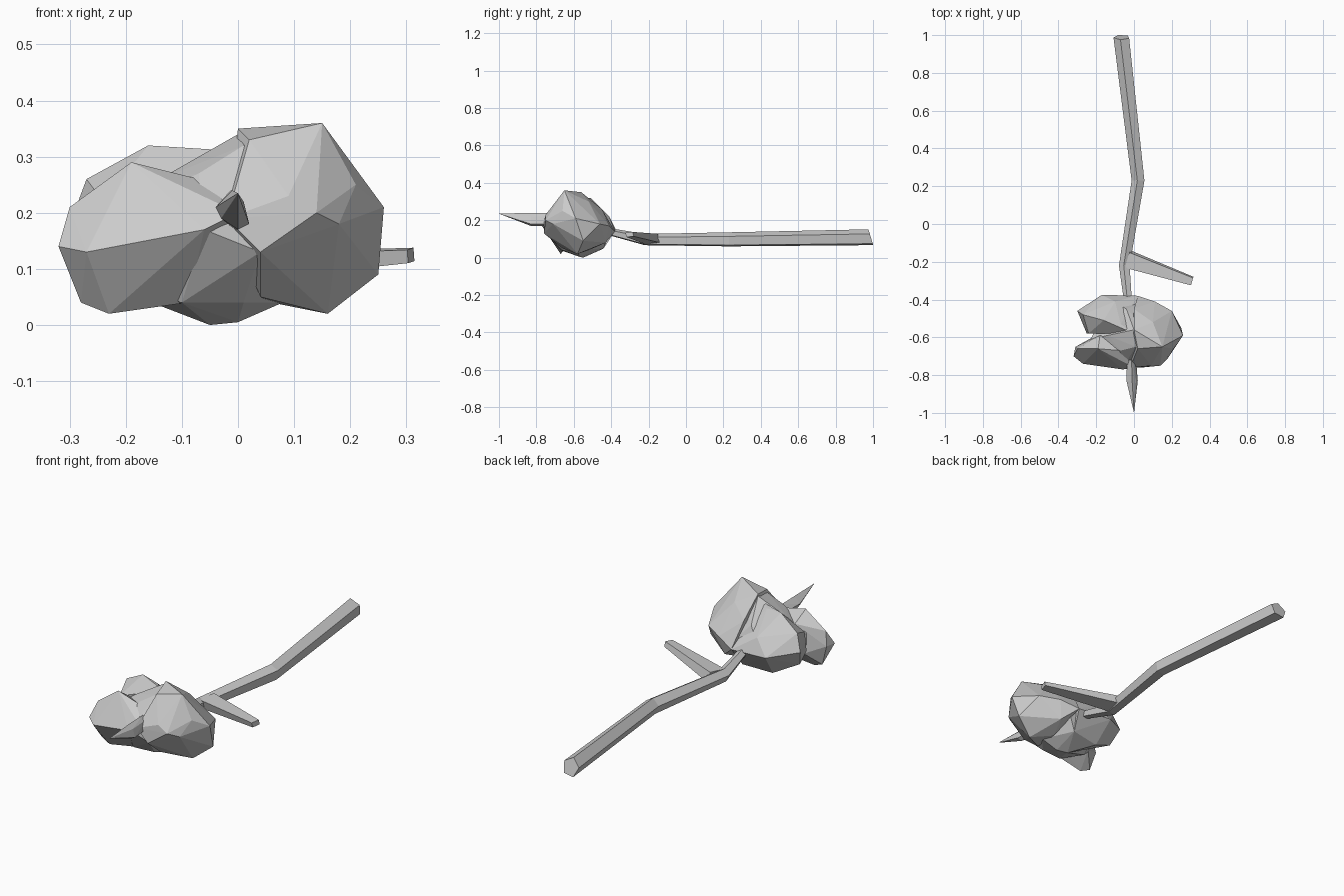
import bpy, bmesh, math
from mathutils import Vector

default_cube = bpy.data.objects.get("Cube")
if default_cube:
    bpy.data.objects.remove(default_cube, do_unlink=True)

# Single stone grey material
GREY = (0.6, 0.6, 0.6, 1.0)
grey = bpy.data.materials.new("light grey")
grey.use_nodes = True
grey.diffuse_color = GREY
grey.node_tree.nodes["Principled BSDF"].inputs["Base Color"].default_value = GREY
grey.node_tree.nodes["Principled BSDF"].inputs["Roughness"].default_value = 0.8


def finish(bm, name):
    """Turn a bmesh into a flat shaded, grey object."""
    bmesh.ops.recalc_face_normals(bm, faces=bm.faces)
    mesh = bpy.data.meshes.new(name)
    bm.to_mesh(mesh)
    bm.free()
    mesh.materials.append(grey)
    obj = bpy.data.objects.new(name, mesh)
    bpy.context.collection.objects.link(obj)
    return obj


def faceted_lump(name, corners):
    """Chiselled convex lump through corner points given in hundredths."""
    bm = bmesh.new()
    for corner in corners:
        bm.verts.new(Vector(corner) / 100)
    result = bmesh.ops.convex_hull(bm, input=bm.verts)
    unused = [v for v in result["geom_interior"] if isinstance(v, bmesh.types.BMVert)]
    bmesh.ops.delete(bm, geom=unused, context="VERTS")
    return finish(bm, name)


def branch(name, stations, sides, start_angle, along):
    """Tapered polygonal branch; each station is (centre, width, height)."""
    bm = bmesh.new()
    side_axis = Vector(along).cross(Vector((0, 0, 1))).normalized()
    rings = []
    for centre, width, height in stations:
        ring = []
        for i in range(sides):
            angle = start_angle + math.tau * i / sides
            offset = side_axis * (width * math.cos(angle))
            offset.z = height * math.sin(angle)
            ring.append(bm.verts.new(Vector(centre) + offset))
        rings.append(ring)
    for near, far in zip(rings, rings[1:]):
        for i in range(sides):
            j = (i + 1) % sides
            bm.faces.new((near[i], near[j], far[j], far[i]))
    bm.faces.new(rings[0])
    bm.faces.new(rings[-1])
    return finish(bm, name)


def merge(target, other):
    """Fuse another lump into the target and discard it."""
    union = target.modifiers.new("fuse", "BOOLEAN")
    union.operation = "UNION"
    union.solver = "EXACT"
    union.object = other
    bpy.context.view_layer.objects.active = target
    bpy.ops.object.modifier_apply(modifier=union.name)
    bpy.data.objects.remove(other, do_unlink=True)


# Stone head: a large lobe, a core, and two smaller lobes split by a notch
stone_head = faceted_lump("stone_head", [
    (15, -65, 36), (0, -56, 35), (2, -66, 33), (11, -67, 33), (9, -75, 23),
    (14, -75, 20), (4, -76, 13), (-2, -76, 19), (26, -59, 21), (25, -55, 9),
    (21, -66, 25), (18, -71, 18), (16, -58, 2), (20, -46, 18), (2, -38, 14),
    (11, -41, 17), (0, -45, 26), (9, -43, 8), (6, -52, 4), (4, -66, 5),
    (10, -52, 30),
])
core = faceted_lump("stone_core", [
    (-23, -61, 10), (-23, -61, 20), (-14, -59, 26), (0, -56, 34), (1, -65, 32),
    (-7, -67, 27), (-6, -76, 17), (4, -75, 13), (10, -74, 20), (12, -60, 32),
    (-10, -67, 4), (-18, -58, 5), (-5, -55, 0), (0, -57, 0.5), (1, -66, 4),
    (8, -58, 4), (-12, -40, 14), (6, -41, 14), (-4, -45, 25), (0, -44, 5),
])
back_lobe = faceted_lump("back_lobe", [
    (-30, -46, 18), (-17, -37.5, 15), (2, -38, 14), (-16, -51, 32), (-7, -53, 31),
    (-27, -48, 26), (-24, -58, 22), (-25, -58, 13), (-15, -46, 4), (-5, -55, 0),
    (0, -44, 5), (-10, -41, 22), (0, -58, 31), (-27, -50, 10),
])
front_lobe = faceted_lump("front_lobe", [
    (-32, -70, 14), (-31, -65, 14), (-30, -66, 21), (-27, -74, 13),
    (-19, -66, 29), (-7, -67, 26), (-6, -77, 17), (-28, -66, 4),
    (-23, -67, 2), (-9, -66, 4), (0, -76, 20), (0, -60, 10),
    (-18, -59, 24), (-22, -60, 10),
])
for lump in (core, back_lobe, front_lobe):
    merge(stone_head, lump)

# Pointed thorn sticking out of the stone's front
thorn_section = [(-4, 21), (-1, 24), (1, 22), (2, 18), (0, 17), (-3, 19)]
thorn = [(0, -100, 23.5)]
for x, z in thorn_section:
    thorn += [(x, -83, z), (x * 0.8 - 0.5, -72, z)]
faceted_lump("front_thorn", thorn)

# Crooked wooden handle, thickening toward the grip
handle = branch("handle", [
    ((-0.03, -0.42, 0.14), 0.022, 0.02),
    ((-0.05, -0.22, 0.095), 0.03, 0.032),
    ((0.023, 0.23, 0.096), 0.036, 0.04),
    ((-0.065, 0.99, 0.107), 0.044, 0.045),
], 5, math.pi / 2 + 0.15, (0, 1, 0))

# Slant the grip's cut end
for v in handle.data.vertices:
    if v.co.y > 0.9:
        v.co.y += 0.01 - 0.3 * max(0, v.co.z - 0.07)

# Side twig growing from the lower bend of the handle
branch("side_twig", [
    ((-0.035, -0.185, 0.1), 0.06, 0.034),
    ((0.308, -0.302, 0.124), 0.029, 0.017),
], 4, math.pi / 5, (0.35, -0.1, 0))
